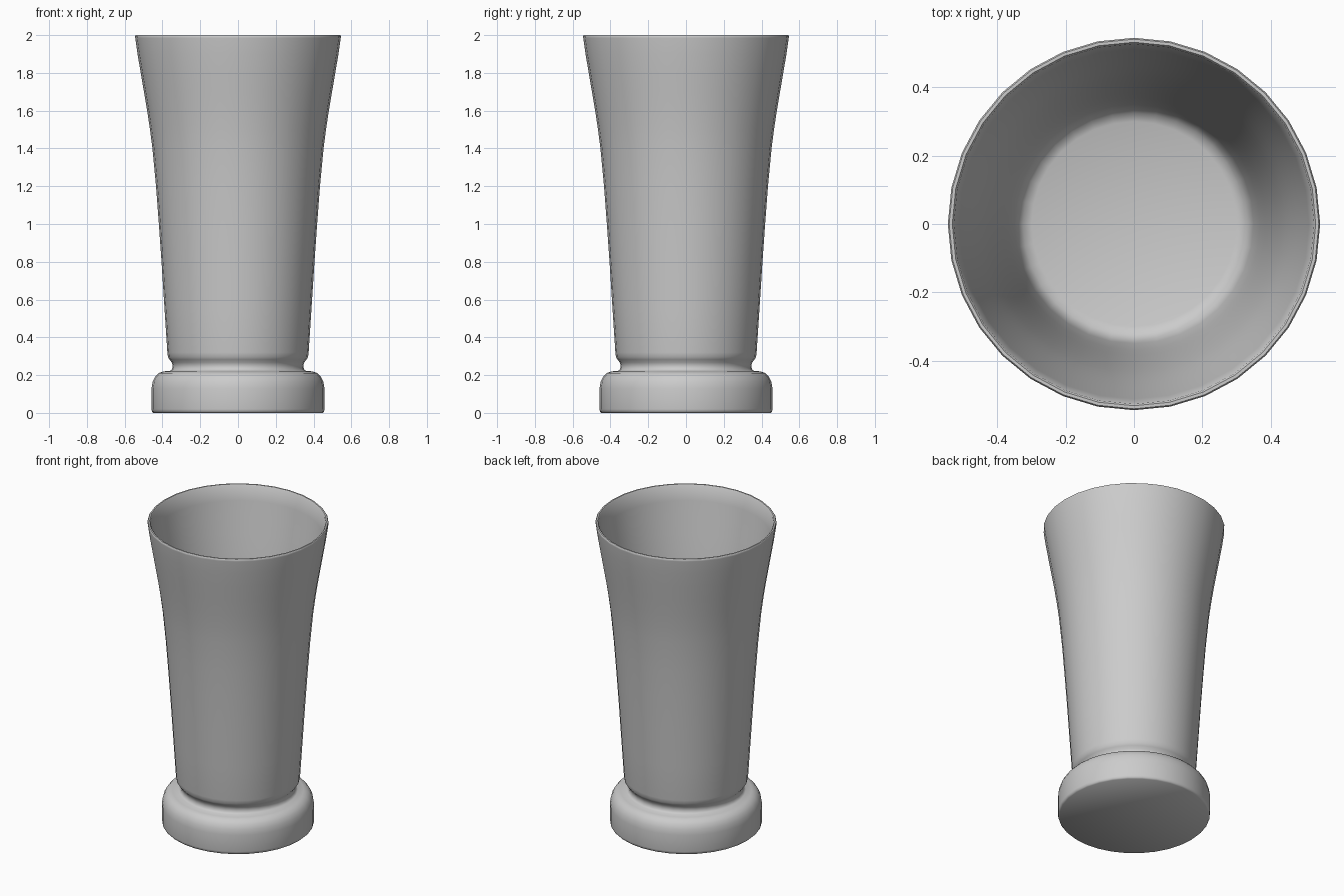
import bpy, bmesh, math

if "Cube" in bpy.data.objects:
    bpy.data.objects.remove(bpy.data.objects["Cube"])

SEGMENTS = 32

# Half profile (radius, height): underside, foot, neck groove, flared wall, rim, interior
foot = [(0, 0), (0.448, 0), (0.456, 0.008), (0.458, 0.02), (0.458, 0.13), (0.452, 0.165),
        (0.44, 0.19), (0.422, 0.21), (0.395, 0.22), (0.36, 0.222)]
neck = [(0.349, 0.232), (0.346, 0.25), (0.35, 0.266), (0.362, 0.282), (0.371, 0.296)]
wall = [(0.374, 0.32), (0.389, 0.55), (0.405, 0.8), (0.419, 1.0), (0.434, 1.2), (0.453, 1.4),
        (0.466, 1.5), (0.481, 1.6), (0.498, 1.7), (0.515, 1.8), (0.532, 1.9), (0.544, 1.985)]
rim = [(0.545, 1.995), (0.541, 2.0), (0.532, 2.0), (0.527, 1.994)]
inside = [(r - 0.02, z) for r, z in reversed(wall[1:-1])]
floor = [(0.35, 0.37), (0.341, 0.335), (0.325, 0.312), (0.3, 0.302), (0, 0.302)]


def lathe(name, profile):
    bm = bmesh.new()
    verts = [bm.verts.new((r, 0, z)) for r, z in profile]
    edges = [bm.edges.new(pair) for pair in zip(verts, verts[1:])]
    bmesh.ops.spin(bm, geom=verts + edges, cent=(0, 0, 0), axis=(0, 0, 1),
                   angle=math.tau, steps=SEGMENTS, use_merge=True)
    bmesh.ops.remove_doubles(bm, verts=bm.verts, dist=0.0005)
    bmesh.ops.recalc_face_normals(bm, faces=bm.faces)
    mesh = bpy.data.meshes.new(name)
    bm.to_mesh(mesh)
    bm.free()
    obj = bpy.data.objects.new(name, mesh)
    bpy.context.collection.objects.link(obj)
    bpy.ops.object.select_all(action='DESELECT')
    obj.select_set(True)
    bpy.context.view_layer.objects.active = obj
    bpy.ops.object.shade_smooth_by_angle(angle=math.radians(50))
    return obj


# Footed tumbler in one watertight shell
lathe("tumbler", foot + neck + wall + rim + inside + floor)
